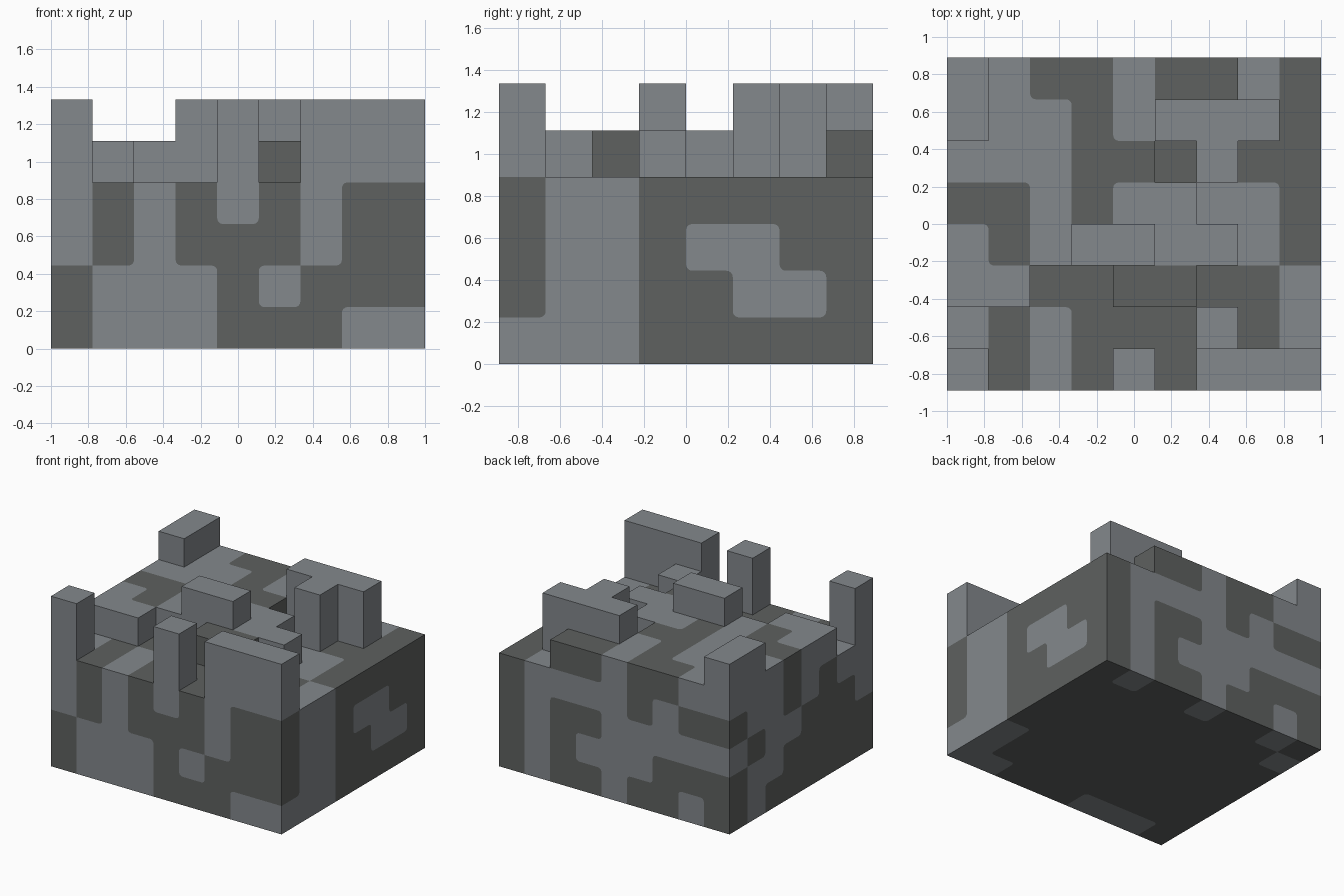
import bpy, bmesh, math
from mathutils import Vector

cube = bpy.data.objects.get("Cube")
if cube:
    bpy.data.objects.remove(cube, do_unlink=True)

CELL = 2 / 9
NX, NY, BASE = 9, 8, 4
RADIUS = 0.03

# Number of blocks in each column, back row first
HEIGHTS = ["655555544",
           "655556664",
           "555554644",
           "555555444",
           "555665544",
           "554455444",
           "444444544",
           "644464666"][::-1]

# Stone pattern: '.' light, '#' dark. Plan, back row first
TOP = ["..##.##.#",
       "...#....#",
       "...###.##",
       "##.#....#",
       ".#......#",
       "..######.",
       ".#.###.#.",
       ".#.#.#..."][::-1]
# Side walls of the base, top row first; x or y grows along each string
FRONT = [".#.#.#.##",
         ".#.###.##",
         "#...#.###",
         "#...###.."][::-1]
BACK = ["##.#....#",
        ".....##.#",
        "###...#.#",
        "#.##.##.#"][::-1]
RIGHT = ["#..#####",
         "#..#..##",
         "#..##..#",
         "...#####"][::-1]
LEFT = ["..#.#..#",
        ".###..#.",
        "#####..#",
        "######.#"][::-1]


def filled(c):
    i, j, k = c
    return 0 <= i < NX and 0 <= j < NY and 0 <= k < int(HEIGHTS[j][i])


def shade(c):
    """Material index of one block: 0 light, 1 dark."""
    i, j, k = c
    if k >= BASE:
        s = TOP[j][i]
    elif j == 0:
        s = FRONT[k][i]
    elif j == NY - 1:
        s = BACK[k][i]
    elif i == NX - 1:
        s = RIGHT[k][j]
    elif i == 0:
        s = LEFT[k][j]
    else:
        s = TOP[j][i] if k == BASE - 1 else "#"
    return 1 if s == "#" else 0


def material(name, rgb):
    m = bpy.data.materials.new(name)
    m.use_nodes = True
    m.diffuse_color = (*rgb, 1)
    m.node_tree.nodes["Principled BSDF"].inputs["Base Color"].default_value = (*rgb, 1)
    return m


MATERIALS = [material("light_stone", (0.227, 0.246, 0.262)),
             material("dark_stone", (0.112, 0.119, 0.115))]


def step(c, *moves):
    return tuple(int(a + sum(m[n] for m in moves)) for n, a in enumerate(c))


def block_face(bm, c, n, u, v):
    """One exposed block side, its corner rounded where a patch ends."""
    def add(points, index):
        f = bm.faces.new([bm.verts.new(p) for p in points])
        f.material_index = index

    def open_face(d):
        return filled(d) and not filled(step(d, n))

    own = shade(c)
    centre = (Vector(c) + Vector((0.5, 0.5, 0.5)) + n / 2) * CELL
    centre -= Vector((1, NY * CELL / 2, 0))
    outline = []
    for a, b in ((-u, -v), (u, -v), (u, v), (-u, v)):
        corner = centre + (a + b) * CELL / 2
        around = [step(c, a), step(c, b), step(c, a, b)]
        if not all(open_face(d) and shade(d) != own for d in around):
            outline.append(corner)
            continue
        hub = corner - (a + b) * RADIUS
        arc = [hub + (a * math.cos(t) + b * math.sin(t)) * RADIUS
               for t in (math.pi / 2 * s / 4 for s in range(5))]
        if a.cross(b).dot(n) < 0:
            arc.reverse()
        outline += arc
        add([corner] + arc[::-1], 1 - own)
    add(outline, own)


def build_layers(name, low, high):
    bm = bmesh.new()
    axes = [Vector((1, 0, 0)), Vector((0, 1, 0)), Vector((0, 0, 1))]
    for k in range(low, high):
        for j in range(NY):
            for i in range(NX):
                c = (i, j, k)
                if not filled(c):
                    continue
                for d in range(3):
                    u, v = axes[(d + 1) % 3], axes[(d + 2) % 3]
                    if not filled(step(c, axes[d])):
                        block_face(bm, c, axes[d], u, v)
                    if not filled(step(c, -axes[d])):
                        block_face(bm, c, -axes[d], v, u)
    bmesh.ops.remove_doubles(bm, verts=bm.verts, dist=0.0005)
    mesh = bpy.data.meshes.new(name)
    bm.to_mesh(mesh)
    bm.free()
    for m in MATERIALS:
        mesh.materials.append(m)
    bpy.context.collection.objects.link(bpy.data.objects.new(name, mesh))


# Solid base, the broken floor above it, and the standing wall pieces
build_layers("stone_base", 0, BASE)
build_layers("raised_floor", BASE, BASE + 1)
build_layers("wall_tops", BASE + 1, BASE + 2)
